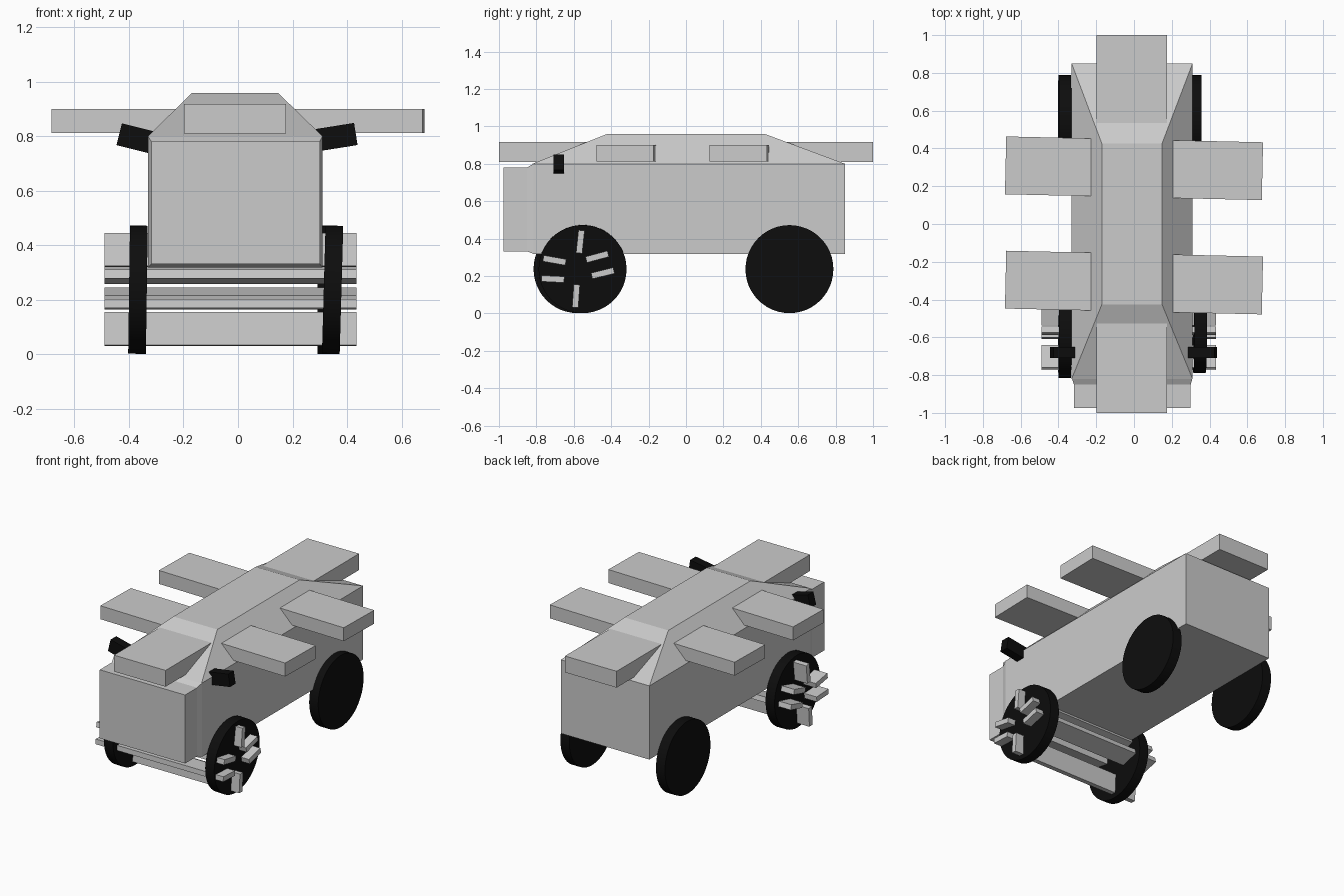
import bpy, bmesh
from math import radians, pi
from mathutils import Matrix

if "Cube" in bpy.data.objects:
    bpy.data.objects.remove(bpy.data.objects["Cube"])

black = bpy.data.materials.new("black")
black.diffuse_color = (0.004, 0.004, 0.004, 1)
black.use_nodes = True
black.node_tree.nodes["Principled BSDF"].inputs["Base Color"].default_value = black.diffuse_color


def add(name, bm, mat=None):
    bmesh.ops.recalc_face_normals(bm, faces=bm.faces)
    me = bpy.data.meshes.new(name)
    bm.to_mesh(me)
    bm.free()
    ob = bpy.data.objects.new(name, me)
    bpy.context.collection.objects.link(ob)
    if mat:
        me.materials.append(mat)
    return ob


def box(name, center, size, axis='X', angle=0, mat=None):
    bm = bmesh.new()
    m = (Matrix.Translation(center) @ Matrix.Rotation(radians(angle), 4, axis)
         @ Matrix.Diagonal((*size, 1)))
    bmesh.ops.create_cube(bm, size=1, matrix=m)
    return add(name, bm, mat)


def loft(name, rings):
    bm = bmesh.new()
    rows = [[bm.verts.new(p) for p in r] for r in rings]
    for a, b in zip(rows, rows[1:]):
        for i in range(4):
            j = (i + 1) % 4
            bm.faces.new((a[i], a[j], b[j], b[i]))
    bm.faces.new(rows[0])
    bm.faces.new(rows[-1])
    return add(name, bm)


def section(y, x0, x1, z0, z1):
    return [(x0, y, z0), (x1, y, z0), (x1, y, z1), (x0, y, z1)]


def plan(z, x0, x1, y0, y1):
    return [(x0, y0, z), (x1, y0, z), (x1, y1, z), (x0, y1, z)]


# Body with a slightly narrower nose
loft("body", [section(-0.975, -0.318, 0.3, 0.332, 0.78),
              section(-0.85, -0.318, 0.3, 0.332, 0.78),
              section(-0.815, -0.33, 0.31, 0.318, 0.8),
              section(0.85, -0.33, 0.31, 0.318, 0.8)])

# Sloped roof
loft("roof", [plan(0.8, -0.33, 0.31, -0.82, 0.85),
              plan(0.958, -0.17, 0.148, -0.425, 0.425)])

# Slabs passing lengthwise and crosswise through the roof
box("long_slab", (-0.011, 0, 0.864), (0.374, 2.0, 0.107))
for name, y in (("front_cross_slab", -0.31), ("rear_cross_slab", 0.295)):
    box(name, (0, y, 0.856), (1.36, 0.306, 0.088), 'Z', -1.3)

# Side mirrors
box("left_mirror", (-0.375, -0.68, 0.792), (0.125, 0.058, 0.082), 'Y', 14, black)
box("right_mirror", (0.362, -0.68, 0.797), (0.142, 0.058, 0.082), 'Y', -9, black)

# Wheels
for name, x, y, tilt in (("front_left_wheel", -0.367, -0.58, 0.8),
                         ("front_right_wheel", 0.347, -0.553, 1.6),
                         ("rear_left_wheel", -0.367, 0.553, 0.8),
                         ("rear_right_wheel", 0.325, 0.553, 0)):
    bm = bmesh.new()
    m = (Matrix.Translation((x, y, 0.237)) @ Matrix.Rotation(radians(tilt), 4, 'Y')
         @ Matrix.Rotation(pi / 2, 4, 'Y'))
    bmesh.ops.create_cone(bm, cap_ends=True, segments=48, radius1=0.235,
                          radius2=0.235, depth=0.065, matrix=m)
    ob = add(name, bm, black)
    bpy.context.view_layer.objects.active = ob
    ob.select_set(True)
    bpy.ops.object.shade_smooth_by_angle()
    ob.select_set(False)

# Ring of bars running through both front wheels
bars = [(-0.565, 0.383, 84), (-0.475, 0.303, 15), (-0.445, 0.215, 14),
        (-0.588, 0.093, 86), (-0.712, 0.184, -3), (-0.703, 0.284, -10)]
for i, (y, z, angle) in enumerate(bars):
    box(f"wheel_bar_{i + 1}", (-0.028, y, z), (0.925, 0.122, 0.033), 'X', angle)
